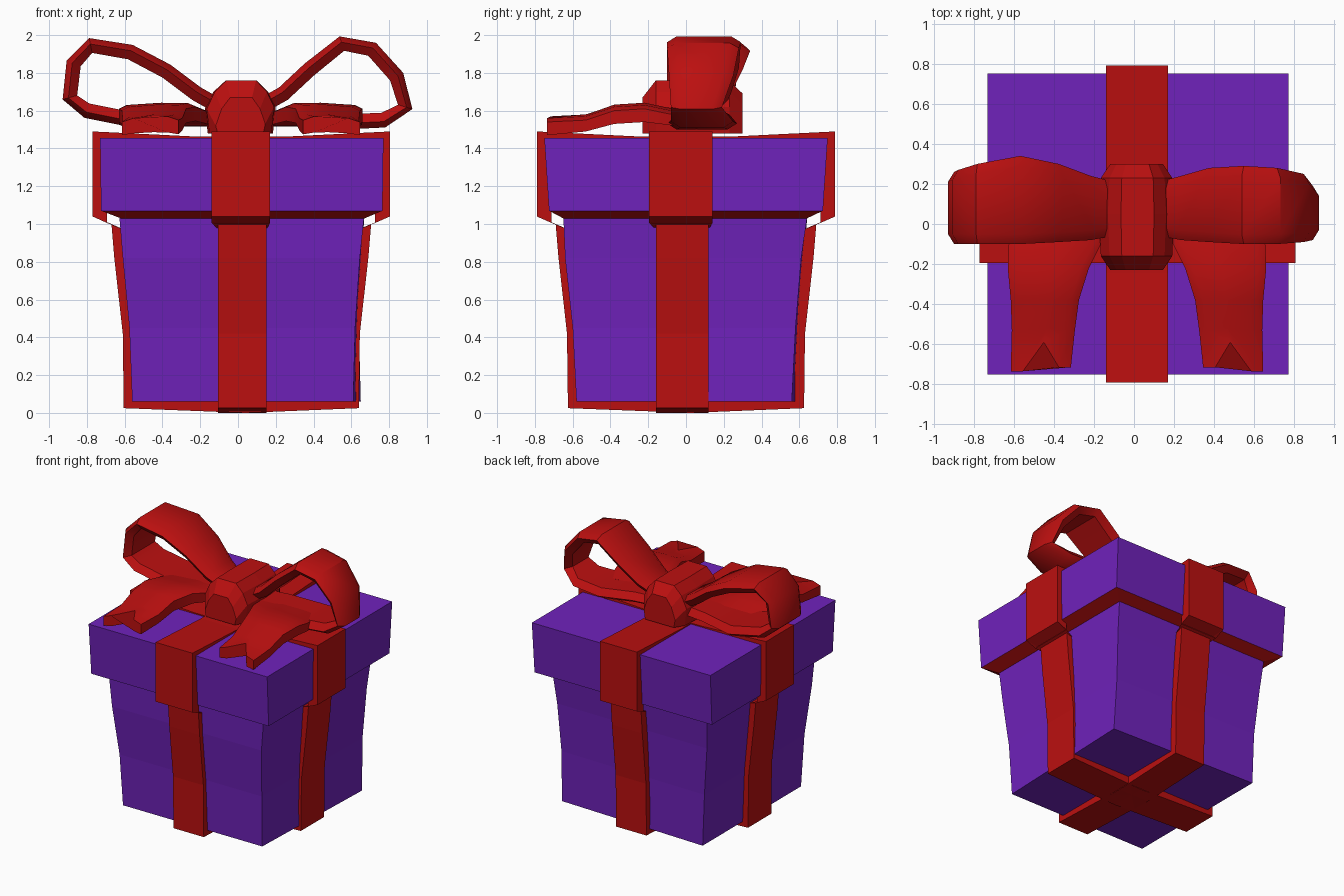
import bpy, bmesh
from mathutils import Vector

if "Cube" in bpy.data.objects:
    bpy.data.objects.remove(bpy.data.objects["Cube"], do_unlink=True)


def material(name, color):
    m = bpy.data.materials.new(name)
    m.use_nodes = True
    m.diffuse_color = color
    bsdf = m.node_tree.nodes["Principled BSDF"]
    bsdf.inputs["Base Color"].default_value = color
    bsdf.inputs["Roughness"].default_value = 0.7
    return m


PURPLE = material("purple paper", (0.16, 0.016, 0.5, 1))
RED = material("red ribbon", (0.5, 0.005, 0.005, 1))


def loft(name, rings, mats, closed=False, smooth=None, rule=None):
    """Skin a list of equal rings; cap the ends unless the loft is closed."""
    bm = bmesh.new()
    loops = [[bm.verts.new(p) for p in ring] for ring in rings]
    n = len(loops[0])
    pairs = list(zip(loops, loops[1:]))
    if closed:
        pairs.append((loops[-1], loops[0]))
    for a, b in pairs:
        for i in range(n):
            j = (i + 1) % n
            bm.faces.new((a[i], a[j], b[j], b[i]))
    if not closed:
        bm.faces.new(loops[0])
        bm.faces.new(loops[-1])
    bmesh.ops.recalc_face_normals(bm, faces=bm.faces)
    if rule:
        for f in bm.faces:
            f.material_index = rule(f)
    me = bpy.data.meshes.new(name)
    bm.to_mesh(me)
    bm.free()
    for m in mats:
        me.materials.append(m)
    ob = bpy.data.objects.new(name, me)
    bpy.context.collection.objects.link(ob)
    if smooth:
        bpy.ops.object.select_all(action='DESELECT')
        ob.select_set(True)
        bpy.context.view_layer.objects.active = ob
        bpy.ops.object.shade_smooth_by_angle(angle=smooth)
    return ob


# Box body: slightly twisted base that flares toward the lid
def body_ring(z, x0, x1, y0, y1, skew):
    return [(x0, y0, z), (x1 - skew, y0, z), (x1, y1 - skew, z), (x0, y1, z)]


loft("box_body", [
    body_ring(0.06, -0.56, 0.65, -0.58, 0.60, 0.04),
    body_ring(0.45, -0.575, 0.64, -0.60, 0.60, 0.02),
    body_ring(0.82, -0.61, 0.655, -0.64, 0.62, 0.01),
    body_ring(1.06, -0.63, 0.67, -0.65, 0.645, 0)], [PURPLE])

# Lid with a red sloping underside
loft("box_lid", [
    body_ring(1.03, -0.62, 0.67, -0.65, 0.64, 0),
    body_ring(1.07, -0.725, 0.765, -0.725, 0.725, 0),
    body_ring(1.455, -0.73, 0.77, -0.75, 0.75, 0)],
    [PURPLE, RED], rule=lambda f: int(f.calc_center_median().z < 1.06))


# Ribbon bands wrapping the box: one side profile of (reach, z, left, right)
def band(name, along_x, low, high, shift):
    half = [(0, 0, 0.0), (0.6, 0.025, 0), (0.605, 0.42, 0), (0.65, 0.82, 0),
            (0.665, 1.0, 0), (0.765, 1.04, 1), (0.765, 1.49, 1), (0.22, 1.463, 1)]
    path = [(r + shift[0], z, wide) for r, z, wide in half]
    path += [(-r + shift[1], z, wide) for r, z, wide in reversed(half[1:])]
    rings = []
    for r, z, wide in path:
        a, b = low - 0.035 * wide, high + 0.02 * wide
        ri, zi = r * 0.9, 0.75 + (z - 0.75) * 0.88
        ring = [(r, a, z), (r, b, z), (ri, b, zi), (ri, a, zi)]
        rings.append([p if along_x else (p[1], p[0], p[2]) for p in ring])
    loft(name, rings, [RED], closed=True)


band("side_ribbon", True, -0.16, 0.12, (0.04, -0.005))
band("front_ribbon", False, -0.105, 0.15, (0.025, -0.025))


# Bow loops: chamfered strip swept along (x, z, front y, back y)
def bow_loop(name, path, t=0.04):
    rings = []
    for i, (x, z, y0, y1) in enumerate(path):
        a, b = path[max(i - 1, 0)], path[min(i + 1, len(path) - 1)]
        d = Vector((b[0] - a[0], b[1] - a[1])).normalized()
        nx, nz = -d.y * t, d.x * t
        section = [(y0, 0.2), (y0 + 0.05, 1), (y1 - 0.05, 1),
                   (y1, 0.2), (y1 - 0.04, -1), (y0 + 0.04, -1)]
        rings.append([(x + nx * s * (1 if x > 0 else -1), y,
                       z + nz * s * (1 if x > 0 else -1)) for y, s in section])
    loft(name, rings, [RED], smooth=0.6)


bow_loop("left_bow_loop", [
    (0.08, 1.60, -0.05, 0.20), (0.24, 1.69, -0.08, 0.24), (0.38, 1.82, -0.09, 0.28),
    (0.55, 1.955, -0.1, 0.29), (0.71, 1.925, -0.1, 0.28), (0.84, 1.78, -0.09, 0.25),
    (0.885, 1.62, -0.08, 0.19), (0.77, 1.55, -0.08, 0.25), (0.55, 1.54, -0.1, 0.27),
    (0.3, 1.56, -0.07, 0.23), (0.08, 1.56, -0.05, 0.20)])
bow_loop("right_bow_loop", [
    (-0.06, 1.60, -0.05, 0.20), (-0.22, 1.69, -0.08, 0.24), (-0.38, 1.81, -0.09, 0.3),
    (-0.57, 1.91, -0.1, 0.34), (-0.78, 1.945, -0.1, 0.3), (-0.87, 1.85, -0.1, 0.27),
    (-0.89, 1.67, -0.1, 0.26), (-0.8, 1.60, -0.1, 0.27), (-0.55, 1.55, -0.1, 0.28),
    (-0.3, 1.56, -0.07, 0.23), (-0.06, 1.56, -0.05, 0.20)])


# Knot: faceted block with rounded front, back and top
def knot_ring(y, s, drop):
    shape = [(-0.16, 1.48), (-0.175, 1.61), (-0.13, 1.70), (-0.065, 1.76),
             (0.1, 1.76), (0.16, 1.70), (0.2, 1.62), (0.185, 1.48)]
    return [(0.015 + (x - 0.015) * s, y, z - drop * (z > 1.5)) for x, z in shape]


loft("bow_knot", [
    knot_ring(-0.23, 0.7, 0.09), knot_ring(-0.16, 0.95, 0.0), knot_ring(0.05, 1, 0),
    knot_ring(0.23, 0.95, 0.0), knot_ring(0.30, 0.7, 0.07)], [RED])


# Ribbon tails: curved strips, each ending in a swallow-tail notch
def tail(name, side):
    # rows: inner x, outer x, inner y, middle y, outer y, height, half thickness
    rows = [(0.12, 0.60, 0.06, 0.06, 0.06, 1.545, 0.035),
            (0.18, 0.64, -0.1, -0.1, -0.1, 1.57, 0.035),
            (0.24, 0.645, -0.22, -0.22, -0.22, 1.59, 0.04),
            (0.29, 0.63, -0.38, -0.38, -0.38, 1.58, 0.04),
            (0.31, 0.625, -0.53, -0.52, -0.53, 1.535, 0.035),
            (0.33, 0.63, -0.715, -0.59, -0.735, 1.52, 0.04)]
    rings = []
    for k, (xa, xb, ya, ym, yb, z, t) in enumerate(rows):
        xm = xa * 0.55 + xb * 0.45
        tip = 0.06 if k == len(rows) - 1 else 0.04
        line = [(xa, ya, -0.01), (xa + tip, ya, 0.01), (xm, ym, 0.012),
                (xb - tip, yb, 0), (xb, yb, -0.02)]
        top = [(0.015 + side * x, y, z + t + h) for x, y, h in line]
        low = [(0.015 + side * x, y, z - t + h * 0.5) for x, y, h in line]
        rings.append(top + low[::-1])
    ob = loft(name, rings[:-1] + rings[-1:], [RED], smooth=0.6)
    return ob


tail("left_tail", 1)
tail("right_tail", -1)
